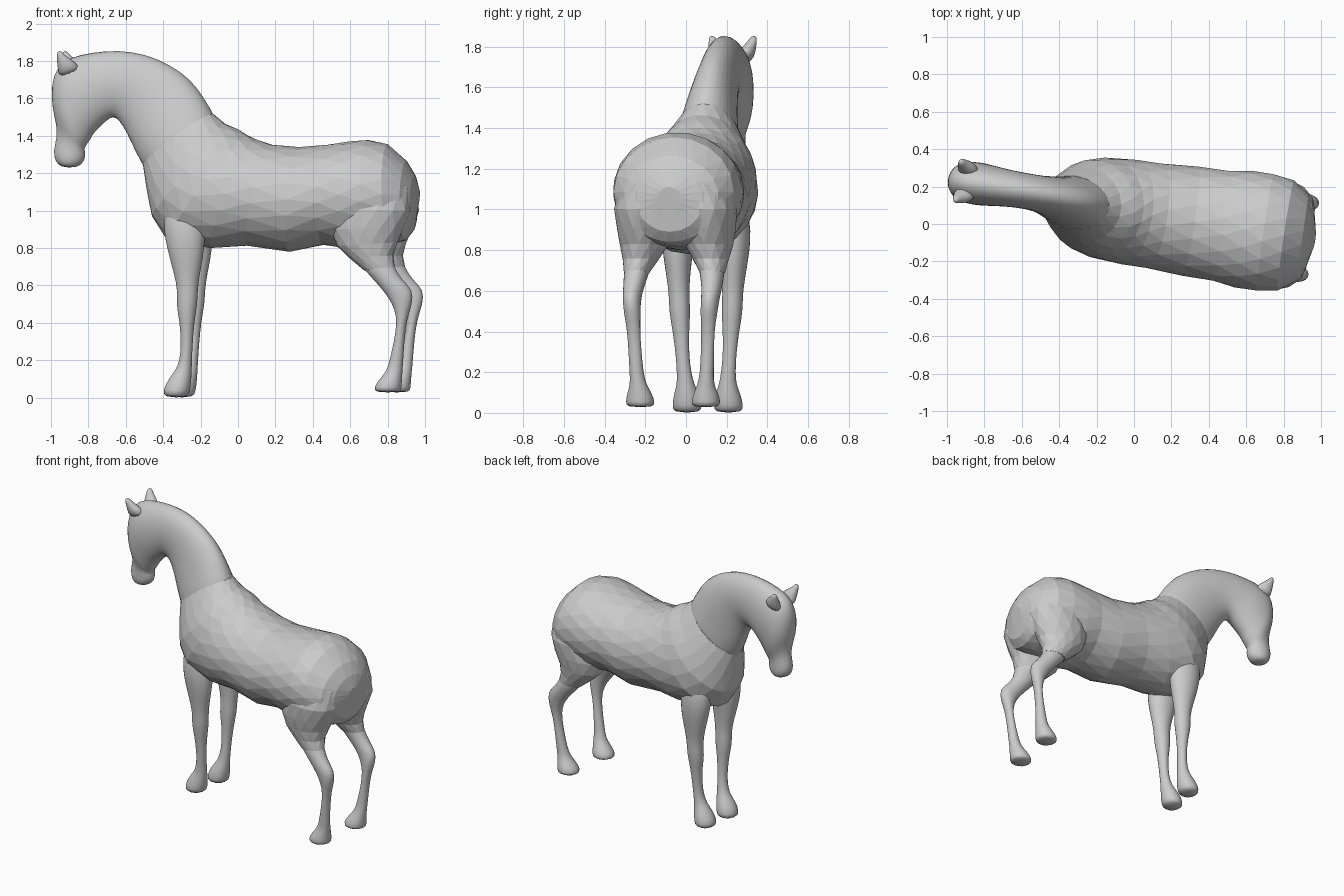
import bpy, bmesh
from math import sin, cos, pi, radians

TURN = radians(-8.5)   # whole animal stands slightly turned


def loft(name, rows, sides=16, mirror=False, smooth=True, twist=False):
    """Rows: (x, z) of one edge, (x, z) of the opposite edge, half width, y centre."""
    bm = bmesh.new()
    rings = []
    for r, (ax, az, bx, bz, w, yc) in enumerate(rows):
        ring = []
        for i in range(sides):
            t = 2 * pi * (i + (0.5 * (r % 2) if twist else 0)) / sides
            c = cos(t) / 2
            ring.append(bm.verts.new(((ax + bx) / 2 + (ax - bx) * c,
                                      yc + w * sin(t),
                                      (az + bz) / 2 + (az - bz) * c)))
        rings.append(ring)
    for r, (p, q) in enumerate(zip(rings, rings[1:])):
        for i in range(sides):
            j = (i + 1) % sides
            if not twist:
                bm.faces.new((p[i], p[j], q[j], q[i]))
            elif r % 2 == 0:
                bm.faces.new((p[i], p[j], q[i]))
                bm.faces.new((p[j], q[j], q[i]))
            else:
                bm.faces.new((p[i], p[j], q[j]))
                bm.faces.new((p[i], q[j], q[i]))
    bm.faces.new(rings[0])
    bm.faces.new(rings[-1])
    bmesh.ops.recalc_face_normals(bm, faces=bm.faces)
    for f in bm.faces:
        f.smooth = smooth
    me = bpy.data.meshes.new(name)
    bm.to_mesh(me)
    bm.free()
    ob = bpy.data.objects.new(name, me)
    bpy.context.collection.objects.link(ob)
    ob.rotation_euler.z = TURN
    ob.location.y = 0.06
    if mirror:
        m = ob.modifiers.new("mirror", 'MIRROR')
        m.use_axis = (False, True, False)
    if smooth:
        ob.modifiers.new("round", 'SUBSURF').levels = 1
        ob.modifiers["round"].render_levels = 1
    return ob


# faceted barrel, from the base of the neck to the rump
loft("body", [
    (-.15, 1.53, -.515, 1.25, .143, .005),
    (-.07, 1.465, -.49, 1.10, .205, 0),
    (.00, 1.435, -.465, .97, .25, 0),
    (.05, 1.405, -.38, .84, .272, 0),
    (.10, 1.38, -.15, .80, .282, 0),
    (.18, 1.355, .05, .81, .285, 0),
    (.33, 1.34, .28, .78, .295, 0),
    (.49, 1.355, .46, .815, .30, 0),
    (.60, 1.37, .58, .80, .315, 0),
    (.70, 1.38, .71, .81, .318, 0),
    (.81, 1.355, .83, .82, .298, 0),
    (.91, 1.265, .905, .84, .238, 0),
    (.955, 1.19, .945, .89, .165, 0),
    (.98, 1.11, .96, .98, .06, 0)], sides=20, smooth=False, twist=True)

# smooth neck and head in one bend
loft("neck_and_head", [
    (-.10, 1.49, -.49, 1.18, .15, 0),
    (-.135, 1.525, -.515, 1.235, .147, .005),
    (-.185, 1.615, -.56, 1.31, .13, .01),
    (-.26, 1.71, -.605, 1.41, .112, .02),
    (-.37, 1.785, -.645, 1.475, .10, .025),
    (-.50, 1.84, -.68, 1.505, .097, .03),
    (-.65, 1.864, -.72, 1.475, .10, .03),
    (-.80, 1.85, -.765, 1.43, .112, .03),
    (-.91, 1.825, -.79, 1.40, .118, .03),
    (-.985, 1.78, -.80, 1.375, .114, .03),
    (-1.015, 1.68, -.82, 1.35, .11, .03),
    (-1.012, 1.56, -.83, 1.335, .095, .03),
    (-.985, 1.46, -.835, 1.325, .076, .03),
    (-.985, 1.39, -.828, 1.305, .067, .03),
    (-1.005, 1.32, -.83, 1.275, .07, .03),
    (-.995, 1.26, -.85, 1.245, .065, .03),
    (-.955, 1.23, -.885, 1.23, .042, .03)])

# small ears growing out of the poll
for side in (-1, 1):
    loft("ear", [
        (-.97, 1.70, -.83, 1.75, .05, .03 + side * .055),
        (-.97, 1.765, -.875, 1.80, .042, .03 + side * .078),
        (-.972, 1.815, -.92, 1.825, .026, .03 + side * .095),
        (-.967, 1.855, -.945, 1.855, .014, .03 + side * .105)], sides=10)

# faceted thighs merging with the rump
loft("thigh", [
    (.64, 1.25, .84, 1.25, .06, .12),
    (.57, 1.13, .945, 1.12, .125, .145),
    (.545, 1.01, .955, 1.00, .148, .155),
    (.525, .90, .925, .91, .14, .155),
    (.56, .81, .885, .83, .115, .163),
    (.63, .745, .865, .76, .088, .175),
    (.71, .68, .875, .70, .062, .188)], sides=14, mirror=True, smooth=False, twist=True)

# hind shank, hock, cannon and hoof
loft("hind_leg", [
    (.67, .74, .855, .76, .07, .178),
    (.71, .68, .875, .70, .063, .188),
    (.79, .60, .915, .63, .051, .195),
    (.845, .53, .978, .58, .045, .195),
    (.875, .47, .972, .50, .042, .19),
    (.887, .40, .94, .42, .033, .185),
    (.87, .30, .926, .30, .033, .18),
    (.845, .20, .92, .20, .035, .175),
    (.83, .145, .915, .14, .04, .168),
    (.79, .10, .912, .095, .062, .165),
    (.755, .055, .91, .05, .075, .163),
    (.765, .026, .905, .028, .068, .163)], sides=14, mirror=True)

# front legs with knees and hooves
loft("front_leg", [
    (-.36, 1.08, -.17, 1.08, .06, .12),
    (-.39, .95, -.15, .95, .085, .135),
    (-.375, .84, -.155, .84, .082, .14),
    (-.352, .75, -.165, .75, .07, .14),
    (-.327, .66, -.185, .66, .058, .137),
    (-.308, .58, -.197, .58, .051, .133),
    (-.316, .49, -.198, .50, .054, .13),
    (-.297, .41, -.217, .41, .042, .125),
    (-.29, .28, -.228, .28, .033, .117),
    (-.30, .20, -.232, .20, .037, .11),
    (-.32, .15, -.234, .14, .042, .105),
    (-.362, .10, -.236, .09, .063, .103),
    (-.395, .035, -.243, .035, .076, .103),
    (-.38, .0, -.255, .0, .068, .103)], sides=14, mirror=True)
